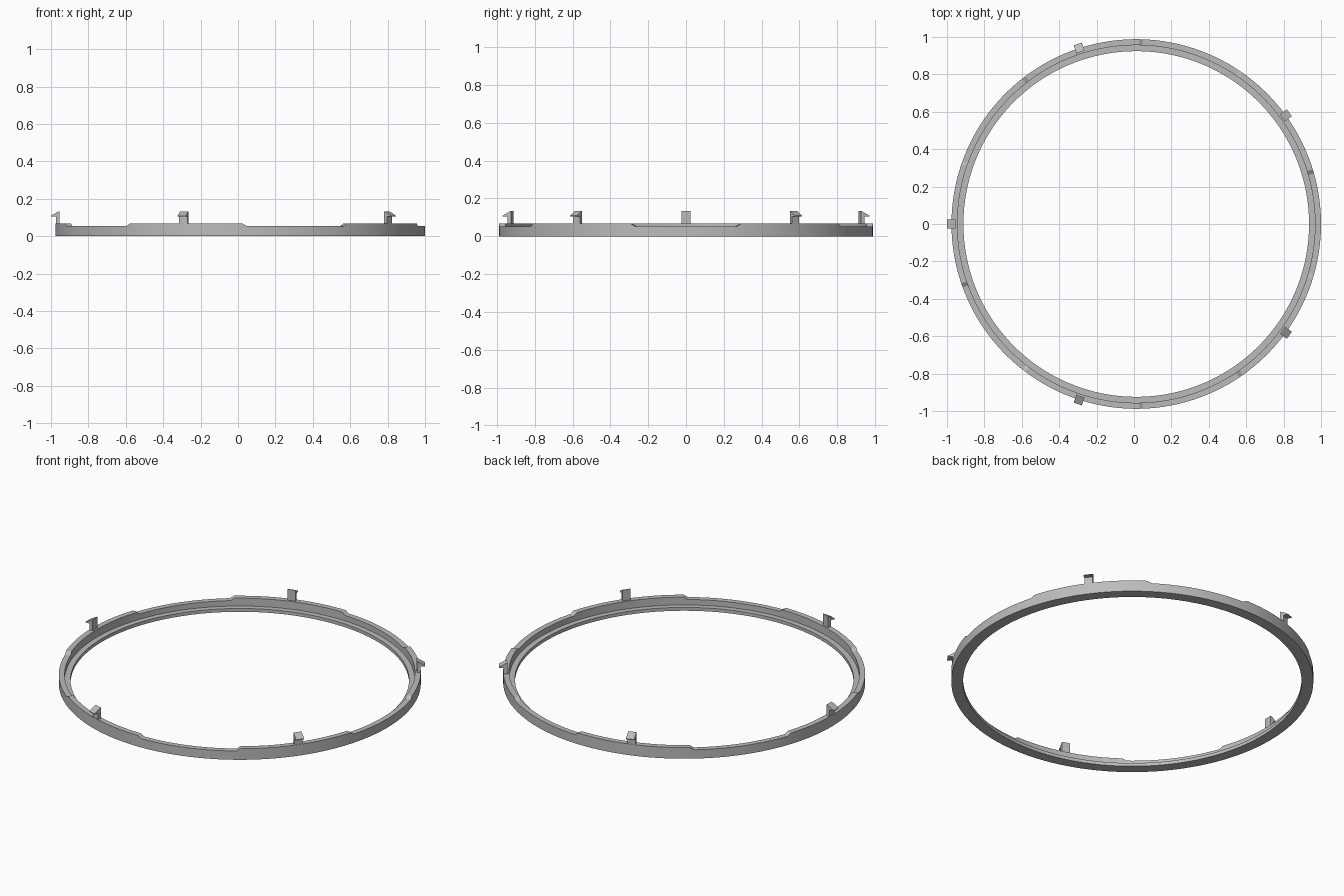
import bpy, bmesh
from math import sin, cos, radians

cube = bpy.data.objects.get("Cube")
if cube:
    bpy.data.objects.remove(cube)

CENTRE_X = 0.012
INNER, STEP, OUTER = 0.924, 0.956, 0.988
LEDGE, LOW, HIGH, TOP = 0.02, 0.053, 0.067, 0.133
CLIPS = [36 + 72 * i for i in range(5)]

grey = bpy.data.materials.new("light_grey")
grey.use_nodes = True
colour = (0.5, 0.5, 0.5, 1)
grey.diffuse_color = colour
grey.node_tree.nodes["Principled BSDF"].inputs["Base Color"].default_value = colour


def polar(r, deg, z, side=0):
    a = radians(deg)
    return (CENTRE_X + r * cos(a) - side * sin(a), r * sin(a) + side * cos(a), z)


def finish(bm, name):
    bmesh.ops.recalc_face_normals(bm, faces=bm.faces)
    mesh = bpy.data.meshes.new(name)
    bm.to_mesh(mesh)
    bm.free()
    mesh.materials.append(grey)
    obj = bpy.data.objects.new(name, mesh)
    bpy.context.collection.objects.link(obj)
    return obj


# Ring: stepped profile swept round, the wall rising around each clip
half = [0] + [18.8 * i / 10 for i in range(1, 11)] + [20.1 + 15.9 * i / 8 for i in range(9)]
offsets = [-d for d in reversed(half[1:])] + half[:-1]
bm = bmesh.new()
loops = []
for clip in CLIPS:
    for d in offsets:
        h = HIGH if abs(d) < 19 else LOW
        profile = [(INNER, 0), (OUTER, 0), (OUTER, h), (STEP, h), (STEP, LEDGE), (INNER, LEDGE)]
        loops.append([bm.verts.new(polar(r, clip + d, z)) for r, z in profile])
for a, b in zip(loops, loops[1:] + loops[:1]):
    for i in range(len(a)):
        j = (i + 1) % len(a)
        bm.faces.new((a[i], a[j], b[j], b[i]))
ring = finish(bm, "ring")
bpy.context.view_layer.objects.active = ring
ring.select_set(True)
bpy.ops.object.shade_smooth_by_angle(angle=radians(25))

# Clips: upright stems with an outward barbed hook
hook = [(0.966, 0.06), (0.986, 0.06), (0.986, 0.105), (1.012, 0.105), (1.012, 0.109), (0.97, TOP), (0.966, TOP)]
for n, angle in enumerate(CLIPS):
    bm = bmesh.new()
    sides = [[bm.verts.new(polar(r, angle, z, s)) for r, z in hook] for s in (-0.023, 0.023)]
    for side in sides:
        bm.faces.new(side)
    for i in range(len(hook)):
        j = (i + 1) % len(hook)
        bm.faces.new((sides[0][i], sides[0][j], sides[1][j], sides[1][i]))
    finish(bm, f"clip_{n + 1}")
